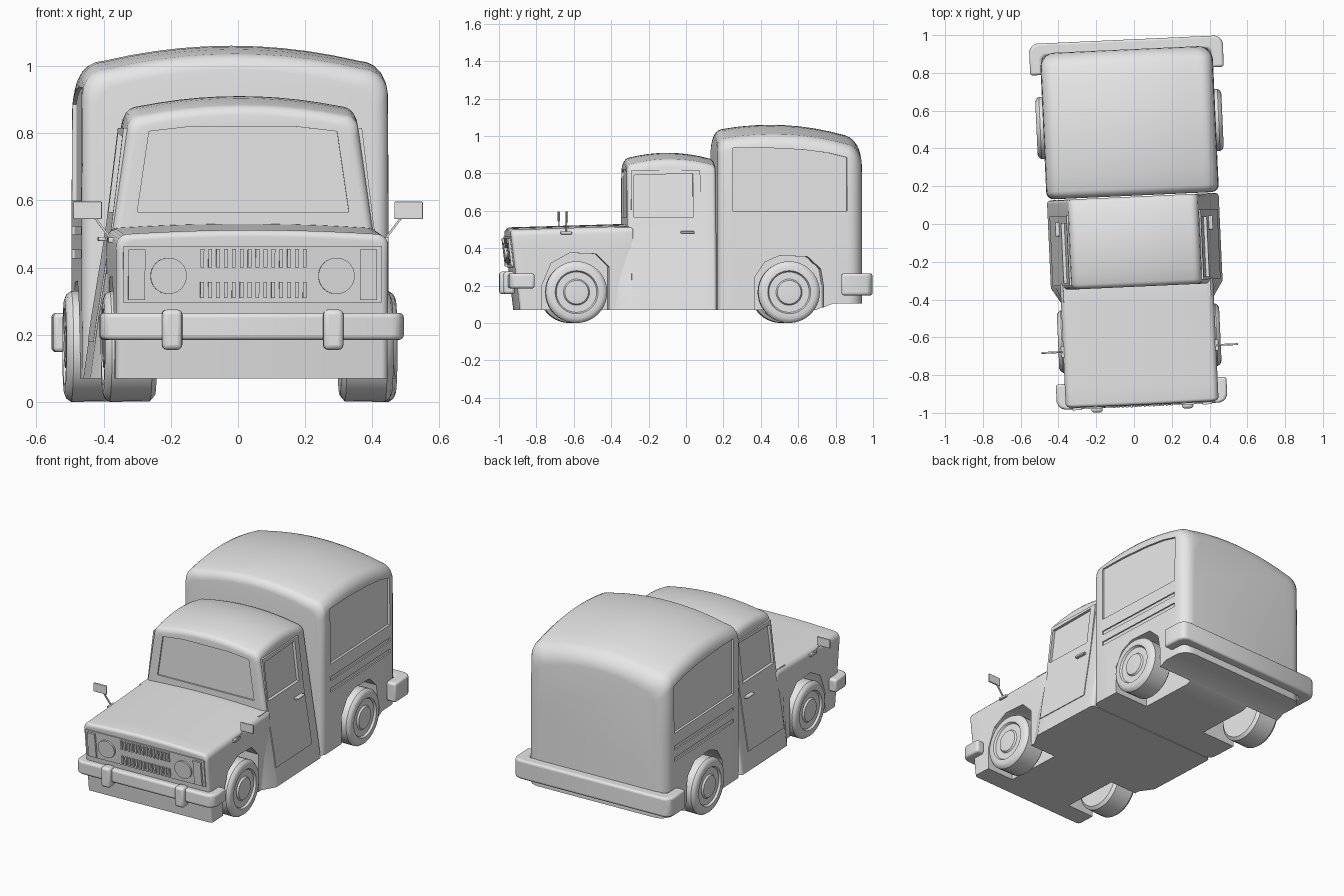
import bpy, bmesh, math
from mathutils import Matrix

if "Cube" in bpy.data.objects:
    bpy.data.objects.remove(bpy.data.objects["Cube"])

grey = bpy.data.materials.new("body grey")
grey.diffuse_color = (0.8, 0.8, 0.8, 1)
grey.use_nodes = True
grey.node_tree.nodes["Principled BSDF"].inputs["Base Color"].default_value = grey.diffuse_color


def build(name, verts, faces, bevel=0, seg=3):
    me = bpy.data.meshes.new(name)
    me.from_pydata(verts, [], faces)
    bm = bmesh.new()
    bm.from_mesh(me)
    bmesh.ops.recalc_face_normals(bm, faces=bm.faces)
    bm.to_mesh(me)
    bm.free()
    me.materials.append(grey)
    ob = bpy.data.objects.new(name, me)
    bpy.context.collection.objects.link(ob)
    if bevel:
        m = ob.modifiers.new("bevel", 'BEVEL')
        m.width, m.segments, m.limit_method = bevel, seg, 'ANGLE'
    return ob


def skin(name, rings, bevel=0, seg=3):
    """Join equal rings of points into a closed solid."""
    n = len(rings[0])
    faces = [(k*n+i, k*n+(i+1) % n, (k+1)*n+(i+1) % n, (k+1)*n+i)
             for k in range(len(rings)-1) for i in range(n)]
    faces += [tuple(range(n)), tuple(range((len(rings)-1)*n, len(rings)*n))]
    return build(name, [p for r in rings for p in r], faces, bevel, seg)


def box(name, c, s, bevel=0):
    x, y, z = (v/2 for v in s)
    rings = [[(c[0]+a*x, c[1]+b*y, c[2]+k*z) for a, b in ((-1, -1), (1, -1), (1, 1), (-1, 1))]
             for k in (-1, 1)]
    return skin(name, rings, bevel)


def side_solid(name, pts, inner, outer, s):
    """Solid from a y,z outline; inner and outer give x at a height."""
    return skin(name, [[(s*f(z), y, z) for y, z in pts] for f in (inner, outer)])


def cut(ob, cutters):
    bpy.context.view_layer.objects.active = ob
    for c in cutters:
        m = ob.modifiers.new("cut", 'BOOLEAN')
        m.object, m.operation, m.solver = c, 'DIFFERENCE', 'EXACT'
        bpy.ops.object.modifier_apply(modifier=m.name)


def section(y, lower, xt, zt, r, crown, d=0.0):
    """Cross-section: side points, rounded shoulder, crowned roof; d insets it."""
    half = [(x-d, z) for x, z in lower]
    xt, zt = xt-d, zt-d
    for i in range(6):
        a = i/5*math.pi/2
        half.append((xt-r+r*math.cos(a), zt-r+r*math.sin(a)))
    w = xt-r
    half += [(w*t, zt+crown*(1-t*t)) for t in (.8, .6, .4, .2, 0)]
    return [(x, y, z) for x, z in half] + [(-x, y, z) for x, z in reversed(half[:-1])]


def shell(name, y0, y1, lower, xt, top, r, crown, r0, r1):
    """Body shell along y with rounded ends of radius r0 and r1."""
    q = [i/5*math.pi/2 for i in range(6)]
    st = [(y0+r0*(1-math.sin(a)), r0*(1-math.cos(a))) for a in reversed(q)]
    st.reverse()
    st = sorted(((y0+r0*(1-math.cos(a)), r0*(1-math.sin(a))) for a in q))
    st += [(y0+r0+(y1-r1-y0-r0)*i/8, 0) for i in range(1, 8)]
    st += [(y1-r1+r1*math.sin(a), r1*(1-math.cos(a))) for a in q]
    return skin(name, [section(y, lower, xt, top(y)-crown, r, crown, d) for y, d in st])


def cab_x(z):
    """Half width of the flared cab side."""
    P = [(.07, .455), (.25, .43), (.42, .402), (.53, .385), (.9, .34)]
    for (a, p), (b, q) in zip(P, P[1:]):
        if z <= b:
            return p+(q-p)*(z-a)/(b-a)
    return .34


def front_y(z):
    """Sloping nose."""
    return -.955+.12*(.47-z)


def nose_plate(name, pts, t):
    return skin(name, [[(x, front_y(z)+o, z) for x, z in pts] for o in (.02, -t)])


def rect(x, z, w, h):
    return [(x-w/2, z-h/2), (x+w/2, z-h/2), (x+w/2, z+h/2), (x-w/2, z+h/2)]


# Main body shells
cargo = shell("cargo_box", .15, .925, [(.455, .07), (.457, .3), (.457, .6)], .455,
              lambda y: 1.06-.35*(y-.45)**2, .075, .045, .04, .075)
for v in cargo.data.vertices:
    if v.co.z < .1 and v.co.y > .7:
        v.co.z = .105
cab = shell("cab", -.332, .145, [(cab_x(z), z) for z in (.07, .25, .42, .53)], .345,
            lambda y: .91-.6*(y+.1)**2, .045, .03, .025, .02)
hood = shell("hood", -.955, -.3, [(.405, .07), (.405, .25), (.405, .4)], .405,
             lambda y: .53+.03*(y+.33), .035, .012, .02, .01)
for v in hood.data.vertices:
    if v.co.y < -.92:
        v.co.y += front_y(v.co.z)+.955
# Tapered cowl joining the hood to the flared cab
cowl_z = (.07, .25, .42, .515)
skin("cowl", [[(s*max(.39, cab_x(z)*k), y, z) for s, z in
               [(1, z) for z in cowl_z]+[(-1, z) for z in reversed(cowl_z)]]
              for y, k in ((-.40, .89), (-.32, 1), (-.3, 1))])

# Wheel arches, side windows, grooves and doors
helpers, cargo_cuts, hood_cuts, cab_cuts = [], [], [], []
rear_arch = [(.345, 0), (.345, .24), (.40, .325), (.48, .36), (.63, .355), (.70, .29), (.715, .2), (.715, 0)]
front_arch = [(-.79, 0), (-.79, .2), (-.74, .32), (-.64, .375), (-.5, .37), (-.43, .3), (-.43, 0)]
pane = [(.23, .6), (.84, .6), (.84, .885), (.74, .91), (.6, .927), (.4, .937), (.23, .935)]
for s in (1, -1):
    far = lambda z: .6
    deep = lambda z: .22
    shallow = lambda z: .443
    cargo_cuts += [side_solid("rear_arch_cutter", rear_arch, deep, far, s),
                   side_solid("cargo_window_cutter", pane, shallow, far, s)]
    for z in (.44, .51):
        cargo_cuts.append(side_solid("groove_cutter", [(.23, z-.012), (.84, z-.012), (.84, z+.012), (.23, z+.012)],
                                     lambda z: .449, far, s))
    hood_cuts.append(side_solid("front_arch_cutter", front_arch, deep, far, s))
    window = side_solid("door_window_cutter", [(-.295, .565), (.02, .565), (.02, .80), (-.295, .79)],
                        lambda z: cab_x(z)-.012, far, s)
    cab_cuts.append(window)
    door = skin("door", [[(s*(cab_x(z)-.03), -.31, z), (s*(cab_x(z)+.005), -.31, z),
                          (s*(cab_x(z)+.005), .06, z), (s*(cab_x(z)-.03), .06, z)]
                         for z in (.18, .25, .42, .53, .815)])
    cut(door, [window])
    box("door_handle", (s*.403, -.01, .485), (.03, .075, .012), .004)
cut(cargo, cargo_cuts)
cut(hood, hood_cuts)
glass = [(-.315, .565), (.315, .565), (.28, .805), (.15, .82), (-.15, .82), (-.28, .805)]
shield = skin("windshield_cutter", [[(x, y, z) for x, z in glass] for y in (-.4, -.323)])
cut(cab, cab_cuts+[shield])
for c in cargo_cuts+hood_cuts+cab_cuts+[shield]:
    bpy.data.objects.remove(c)

# Grille panel, slats, lamps
nose_plate("grille_panel", rect(0, .38, .77, .168), .006)
for i in range(14):
    x = -.15+i*.0235
    for z, h in ((.428, .055), (.333, .048)):
        nose_plate("grille_slat", rect(x, z, .011, h), .016)
for s in (1, -1):
    ring = [(s*.25+.054*math.cos(i*math.pi/16), .375+.054*math.sin(i*math.pi/16)) for i in range(32)]
    nose_plate("headlight", ring, .018)
    nose_plate("marker_lamp", rect(s*.345, .378, .05, .15), .018)


# Wrap-around bumpers
def bumper(name, w, y, end, t, z0, z1, bev):
    k = 1 if y > 0 else -1
    c = .04
    pts = [(w, end), (w, y-k*c), (w-c*.3, y-k*c*.3), (w-c, y)]
    inn = [(w-t-c*.5, y-k*t), (w-t, y-k*(t+c*.5)), (w-t, end)]
    out = pts+[(-x, b) for x, b in reversed(pts)]
    inner = [(-x, b) for x, b in reversed(inn)]
    outline = out+inner[::1]+inn
    outline = out+[(-x, b) for x, b in reversed(inn)]+inn
    # strip of quads between the outer and inner path
    m = inn[::-1]
    m = [m[0], m[1], m[2], (w-t-c, y-k*t)]
    inside = m+[(-x, b) for x, b in reversed(m)]
    rings = [[(a[0], a[1], z0), (a[0], a[1], z1), (b[0], b[1], z1), (b[0], b[1], z0)]
             for a, b in zip(out, inside)]
    skin(name, rings, bev, 4)


bumper("front_bumper", .452, -.965, -.83, .055, .185, .265, .022)
bumper("rear_bumper", .513, .977, .81, .065, .148, .265, .028)
for s in (1, -1):
    box("overrider", (s*.24, -.958, .215), (.06, .06, .12), .015)

# Wheels turned from one profile (distance in from outer face, radius)
tyre = [(.155, .145), (.14, .163), (.02, .165), (.006, .155), (0, .14), (0, .115),
        (.012, .108), (.012, .07), (.002, .063), (0, .045)]
for s in (1, -1):
    for name, x, y in (("front_wheel", .43, -.605), ("rear_wheel", .493, .53)):
        skin(name, [[(s*(x-d), y+r*math.cos(i*math.pi/20), .165+r*math.sin(i*math.pi/20))
                     for i in range(40)] for d, r in tyre])
    # Side mirrors on thin stalks
    box("mirror", (s*.478, -.66, .57), (.085, .01, .052), .003)
    box("mirror_bracket", (s*.405, -.66, .482), (.025, .06, .015), .003)
    skin("mirror_stalk", [[(s*x+a, -.66+b, z) for a, b in ((-.004, -.004), (.004, -.004), (.004, .004), (-.004, .004))]
                          for x, z in ((.405, .48), (.465, .56))])

# Smooth shading, then the whole truck stands at a slight turn
turn = Matrix.Rotation(math.radians(2.6), 4, 'Z')
for ob in bpy.context.scene.objects:
    ob.data.transform(turn)
    ob.select_set(True)
    bpy.context.view_layer.objects.active = ob
bpy.ops.object.shade_smooth_by_angle(angle=math.radians(35))
